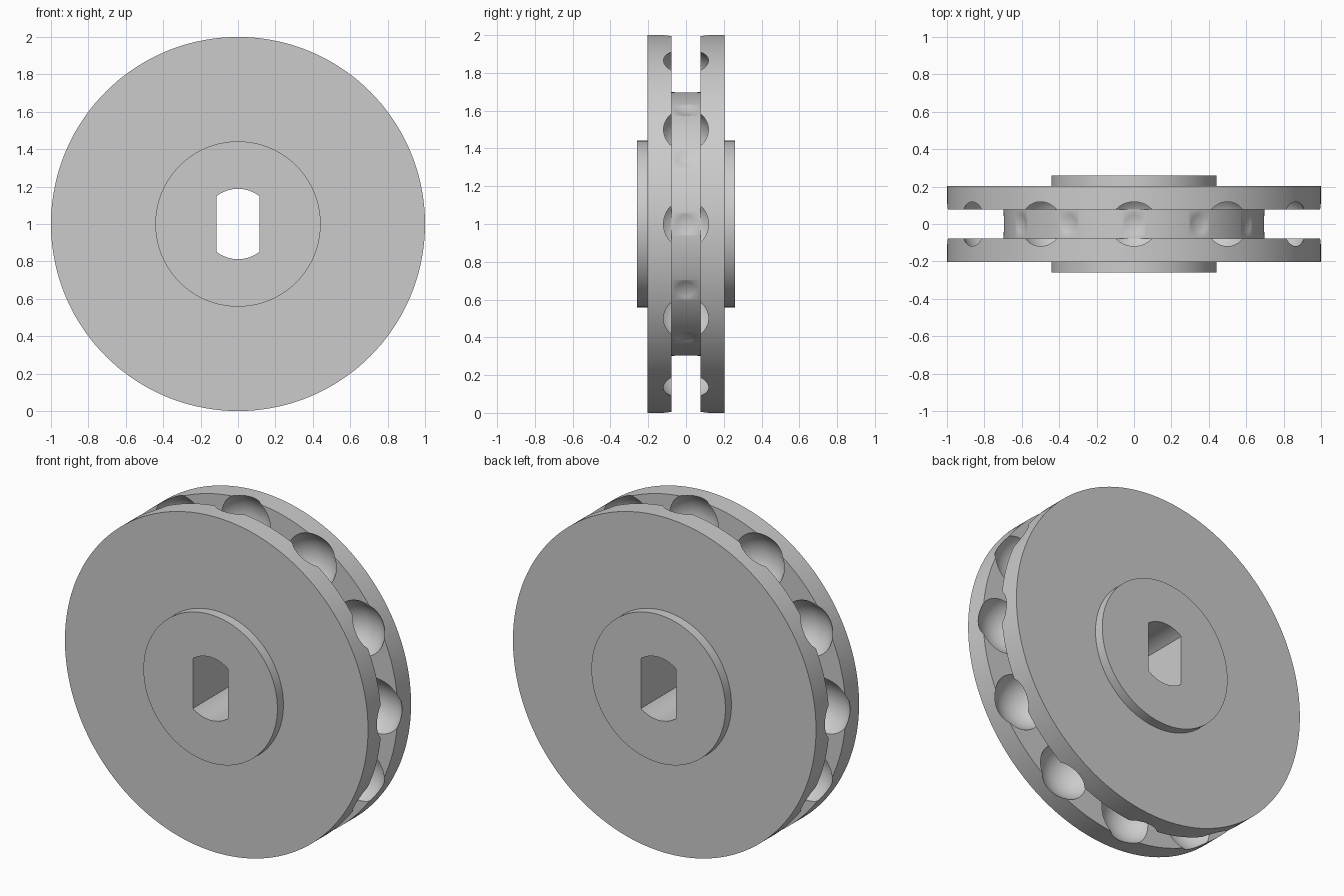
import bpy, bmesh
from math import sin, cos, pi, asin, radians
from mathutils import Matrix

if "Cube" in bpy.data.objects:
    bpy.data.objects.remove(bpy.data.objects["Cube"], do_unlink=True)

grey = bpy.data.materials.new("light grey")
grey.use_nodes = True
colour = (0.6, 0.6, 0.6, 1)
grey.diffuse_color = colour
grey.node_tree.nodes["Principled BSDF"].inputs["Base Color"].default_value = colour

CENTRE_Z = 1.0
SEGMENTS = 144
POCKETS = 12


def make_object(name, bm):
    bmesh.ops.recalc_face_normals(bm, faces=bm.faces)
    mesh = bpy.data.meshes.new(name)
    bm.to_mesh(mesh)
    bm.free()
    mesh.materials.append(grey)
    obj = bpy.data.objects.new(name, mesh)
    bpy.context.collection.objects.link(obj)
    return obj


def loft(bm, rings):
    """Join successive rings of points with quads and cap both ends."""
    rings = [[bm.verts.new(p) for p in ring] for ring in rings]
    for a, b in zip(rings, rings[1:]):
        for i in range(len(a)):
            j = (i + 1) % len(a)
            bm.faces.new((a[i], a[j], b[j], b[i]))
    bm.faces.new(rings[0])
    bm.faces.new(rings[-1])


# Wheel body: hub, flange and groove profile turned about the y axis
half = [(0.442, -0.26), (0.442, -0.203), (1.0, -0.203), (1.0, -0.077), (0.698, -0.077)]
profile = half + [(r, -y) for r, y in reversed(half)]
angles = [2 * pi * i / SEGMENTS for i in range(SEGMENTS)]
bm = bmesh.new()
loft(bm, [[(r * cos(a), y, CENTRE_Z + r * sin(a)) for a in angles] for r, y in profile])
wheel = make_object("pocket_wheel", bm)

# Cutter for the round ball pockets along the groove
bm = bmesh.new()
for i in range(POCKETS):
    place = (Matrix.Translation((0, 0, CENTRE_Z))
             @ Matrix.Rotation(2 * pi * i / POCKETS, 4, 'Y')
             @ Matrix.Translation((0, 0, 0.865)))
    bmesh.ops.create_uvsphere(bm, u_segments=48, v_segments=24, radius=0.18, matrix=place)
pocket_cutter = make_object("pocket_cutter", bm)

# Cutter for the shaft hole with two flat sides
bm = bmesh.new()
bore, flat = 0.188, 0.115
spread = asin(flat / bore)
outline = []
for side in (1, -1):
    for i in range(17):
        a = spread * (1 - i / 8)
        outline.append((side * bore * sin(a), side * bore * cos(a)))
loft(bm, [[(x, y, CENTRE_Z + z) for x, z in outline] for y in (-0.5, 0.5)])
bore_cutter = make_object("bore_cutter", bm)

# Cut the pockets and the hole, then remove the cutters
bpy.context.view_layer.objects.active = wheel
for cutter in (pocket_cutter, bore_cutter):
    cutter.hide_render = True
    mod = wheel.modifiers.new("cut", 'BOOLEAN')
    mod.operation = 'DIFFERENCE'
    mod.solver = 'EXACT'
    mod.object = cutter
    bpy.ops.object.modifier_apply(modifier=mod.name)
    bpy.data.objects.remove(cutter, do_unlink=True)

# Smooth the round surfaces and keep the rims sharp
bpy.ops.object.select_all(action='DESELECT')
wheel.select_set(True)
bpy.ops.object.shade_smooth_by_angle(angle=radians(25))
